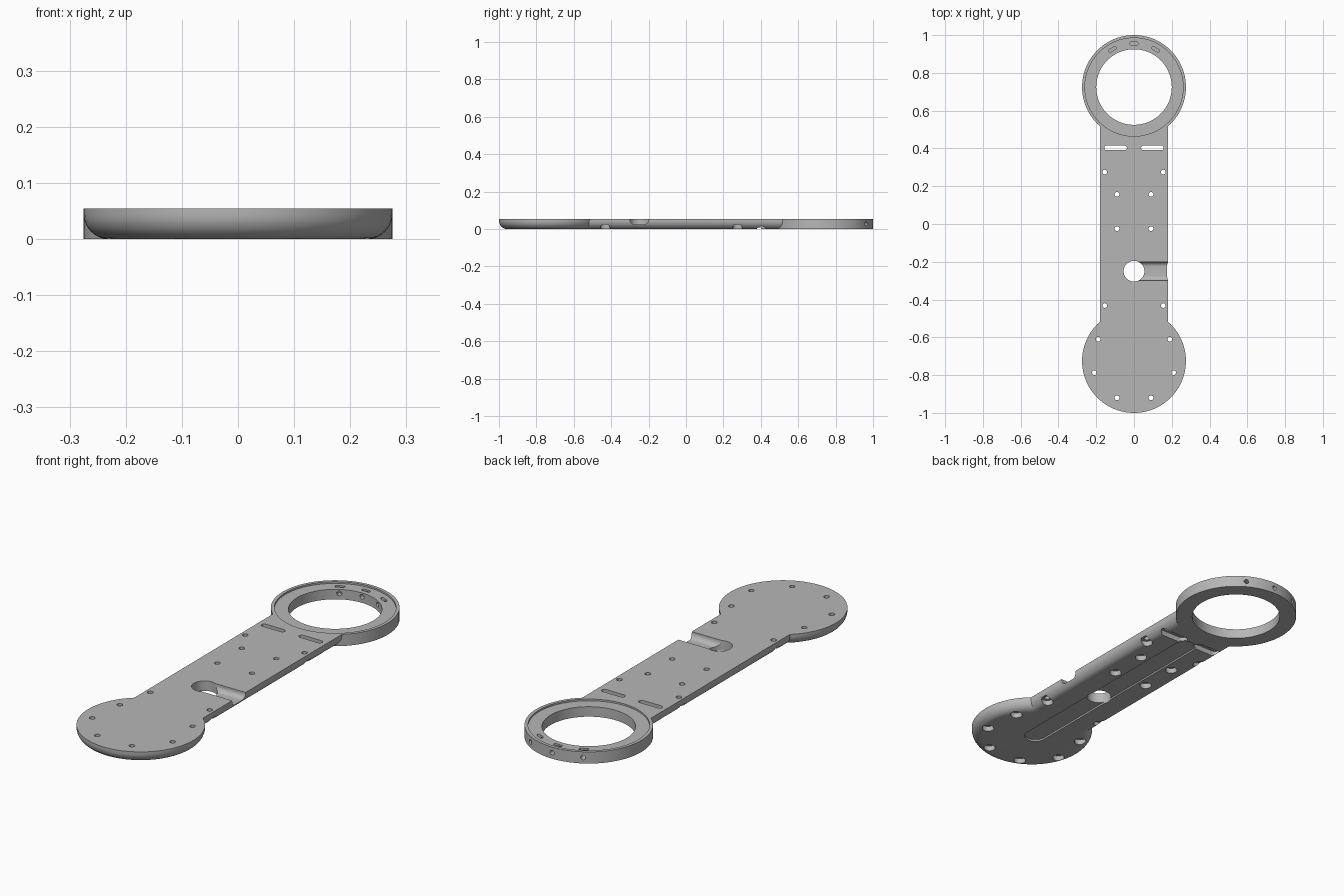
import bpy, bmesh, math
from mathutils import Matrix, Vector

if "Cube" in bpy.data.objects:
    bpy.data.objects.remove(bpy.data.objects["Cube"])

T = 0.055          # plate thickness
R = 0.275          # disc and ring outer radius
W = 0.18           # half width of the handle
F = 0.045          # rounding of the lower edge
CY = 0.725         # distance of disc and ring centres from the middle

grey = bpy.data.materials.new("light grey")
grey.diffuse_color = (0.47, 0.47, 0.47, 1)
grey.use_nodes = True
grey.node_tree.nodes["Principled BSDF"].inputs["Base Color"].default_value = grey.diffuse_color


def make(name, bm):
    bmesh.ops.recalc_face_normals(bm, faces=bm.faces[:])
    me = bpy.data.meshes.new(name)
    bm.to_mesh(me)
    bm.free()
    me.materials.append(grey)
    ob = bpy.data.objects.new(name, me)
    bpy.context.collection.objects.link(ob)
    return ob


def prism(name, pts, vec):
    """Closed outline swept along a vector."""
    bm = bmesh.new()
    f = bm.faces.new([bm.verts.new(p) for p in pts])
    r = bmesh.ops.extrude_face_region(bm, geom=[f])
    verts = [v for v in r["geom"] if isinstance(v, bmesh.types.BMVert)]
    bmesh.ops.translate(bm, verts=verts, vec=vec)
    return make(name, bm)


def cylinder(name, x, y, z0, z1, r, n=24):
    pts = [(x + r * math.cos(2 * math.pi * i / n),
            y + r * math.sin(2 * math.pi * i / n), z0) for i in range(n)]
    return prism(name, pts, (0, 0, z1 - z0))


def capsule(name, a, b, r, z0, z1, n=10):
    """Slot with round ends running from a to b."""
    a, b = Vector(a), Vector(b)
    ang = math.atan2(b.y - a.y, b.x - a.x)
    pts = []
    for c, s in ((b, -math.pi / 2), (a, math.pi / 2)):
        for i in range(n + 1):
            t = ang + s + math.pi * i / n
            pts.append((c.x + r * math.cos(t), c.y + r * math.sin(t), z0))
    return prism(name, pts, (0, 0, z1 - z0))


def boolean(target, other, op='DIFFERENCE'):
    m = target.modifiers.new("bool", 'BOOLEAN')
    m.operation, m.solver, m.object = op, 'EXACT', other
    dg = bpy.context.evaluated_depsgraph_get()
    me = bpy.data.meshes.new_from_object(target.evaluated_get(dg))
    target.modifiers.clear()
    target.data = me
    bpy.data.objects.remove(other)


def lower_round(x, n=10):
    """Quarter arc from the flat underside up to the side at distance x."""
    return [(x - F + F * math.sin(math.pi / 2 * i / n),
             F - F * math.cos(math.pi / 2 * i / n)) for i in range(n + 1)]


# Handle bar with rounded lower edges
side = lower_round(W) + [(W, T)]
outline = [(x, -CY, z) for x, z in side] + [(-x, -CY, z) for x, z in reversed(side)]
plate = prism("mounting_plate", outline, (0, CY + 0.519, 0))

# Round end plate with rounded lower edge
bm = bmesh.new()
prof = [(0, 0)] + lower_round(R) + [(R, T), (0, T)]
vs = [bm.verts.new((x, 0, z)) for x, z in prof]
es = [bm.edges.new((vs[i], vs[i + 1])) for i in range(len(vs) - 1)]
bmesh.ops.spin(bm, geom=vs + es, cent=(0, 0, 0), axis=(0, 0, 1),
               angle=2 * math.pi, steps=96, use_merge=True)
bmesh.ops.remove_doubles(bm, verts=bm.verts[:], dist=1e-5)
bmesh.ops.translate(bm, verts=bm.verts[:], vec=(0, -CY, 0))
boolean(plate, make("round_end", bm), 'UNION')

# Ring with straight walls and a shallow recess on top
boolean(plate, cylinder("ring", 0, CY, 0, T, R, 96), 'UNION')
boolean(plate, cylinder("ring_recess", 0, CY, T - 0.008, T + 0.1, 0.26, 96))
boolean(plate, cylinder("ring_opening", 0, CY, -0.1, T + 0.1, 0.2, 96))

# Nut pockets and radial screw holes at the back of the ring
for deg in (60, 90, 120):
    a = math.radians(deg)
    d, t = Vector((math.cos(a), math.sin(a))), Vector((-math.sin(a), math.cos(a)))
    c = Vector((0, CY)) + d * 0.23
    boolean(plate, capsule("nut_pocket", c - t * 0.014, c + t * 0.014, 0.008, 0.015, T + 0.1))
    bm = bmesh.new()
    rot = Matrix.Rotation(a, 4, 'Z') @ Matrix.Rotation(math.pi / 2, 4, 'Y')
    bmesh.ops.create_cone(bm, cap_ends=True, segments=20, radius1=0.011,
                          radius2=0.011, depth=0.16,
                          matrix=Matrix.Translation((c.x, c.y, 0.028)) @ rot)
    boolean(plate, make("radial_hole", bm))

# Long groove on the underside
boolean(plate, capsule("under_groove", (0, -0.70), (0, 0.36), 0.05, -0.1, 0.008))

# Cable hole and side channel with rounded floor corners
half = [(0.05, T + 0.1), (0.05, T)]
half += [(0.025 + 0.025 * math.cos(math.pi / 2 * i / 8),
          T - 0.005 - 0.025 * math.sin(math.pi / 2 * i / 8)) for i in range(9)]
chan = [(0, -0.25 + y, z) for y, z in half]
chan += [(0, -0.25 - y, z) for y, z in reversed(half)]
boolean(plate, prism("side_channel", chan, (0.3, 0, 0)))
boolean(plate, cylinder("cable_hole", 0, -0.25, -0.1, T + 0.1, 0.055, 48))

# Mirrored screw holes with counterbores below
holes = [(0.155, 0.275), (0.09, 0.157), (0.09, -0.025), (0.155, -0.432),
         (0.19, -0.61), (0.21, -0.787), (0.09, -0.92)]
for s in (1, -1):
    for x, y in holes:
        boolean(plate, cylinder("screw_hole", s * x, y, -0.1, T + 0.1, 0.0125))
        boolean(plate, cylinder("counterbore", s * x, y, -0.1, 0.025, 0.0265))
    # Strap slots, wider below
    boolean(plate, capsule("strap_slot", (s * 0.05, 0.403), (s * 0.145, 0.403), 0.0125, -0.1, T + 0.1))
    boolean(plate, capsule("slot_recess", (s * 0.05, 0.403), (s * 0.145, 0.403), 0.024, -0.1, 0.025))

# Smooth curved walls, keep the machined edges sharp
bpy.context.view_layer.objects.active = plate
plate.select_set(True)
bpy.ops.object.shade_smooth_by_angle(angle=math.radians(30))
